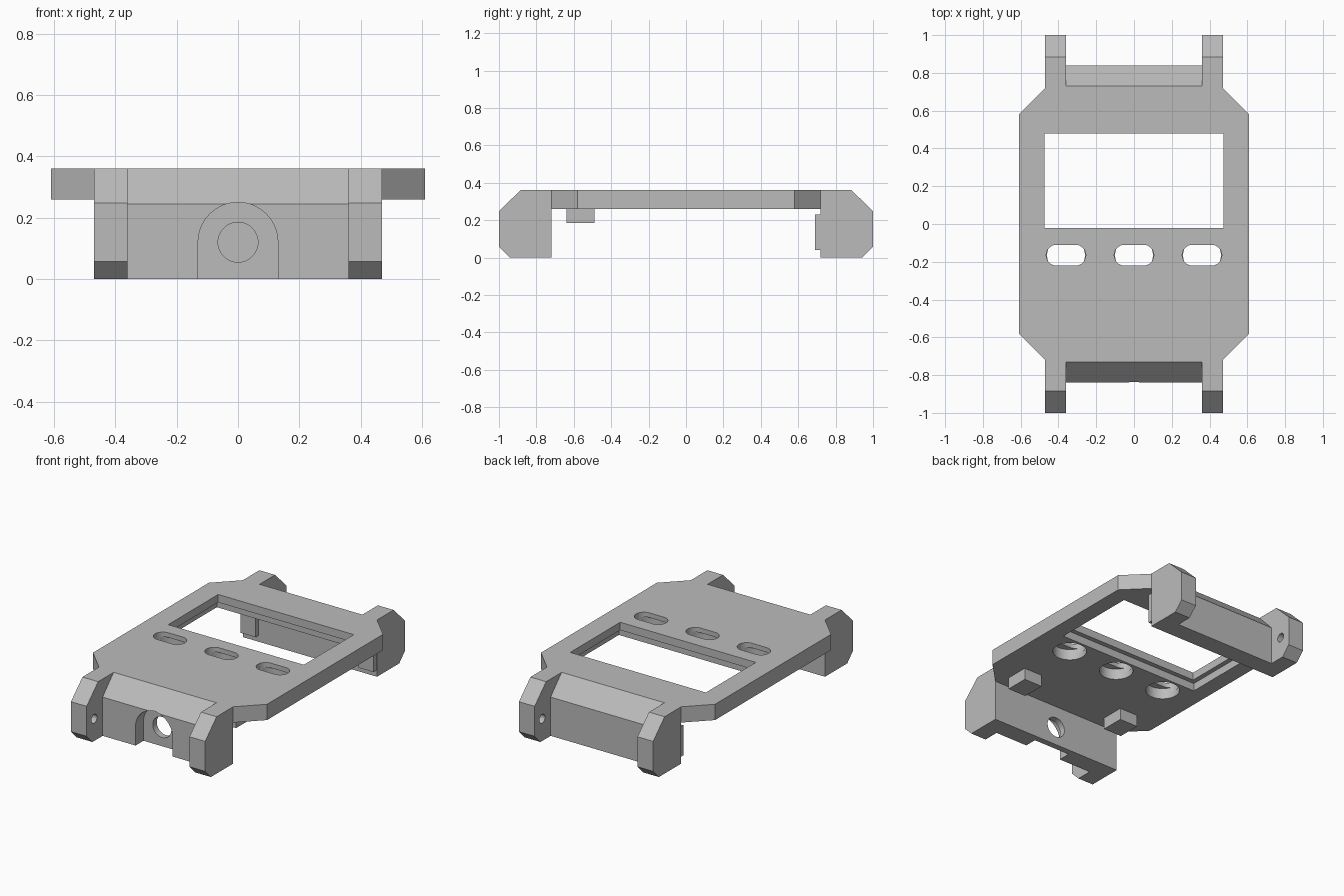
import bpy, bmesh
from math import cos, sin, pi
from mathutils import Vector

if "Cube" in bpy.data.objects:
    bpy.data.objects.remove(bpy.data.objects["Cube"], do_unlink=True)

grey = bpy.data.materials.new("plain grey")
grey.use_nodes = True
grey.diffuse_color = (0.5, 0.5, 0.5, 1)
grey.node_tree.nodes["Principled BSDF"].inputs["Base Color"].default_value = (0.5, 0.5, 0.5, 1)


def prism(name, points, axis, lo, hi):
    """Extrude a 2D outline along an axis; the outline uses the other two axes in order."""
    def place(p, h):
        co = list(p)
        co.insert("xyz".index(axis), h)
        return Vector(co)
    bm = bmesh.new()
    face = bm.faces.new([bm.verts.new(place(p, lo)) for p in points])
    out = bmesh.ops.extrude_face_region(bm, geom=[face])
    moved = [g for g in out["geom"] if isinstance(g, bmesh.types.BMVert)]
    bmesh.ops.translate(bm, verts=moved, vec=place((0, 0), hi - lo))
    bmesh.ops.recalc_face_normals(bm, faces=bm.faces)
    mesh = bpy.data.meshes.new(name)
    bm.to_mesh(mesh)
    bm.free()
    mesh.materials.append(grey)
    obj = bpy.data.objects.new(name, mesh)
    bpy.context.collection.objects.link(obj)
    return obj


def rect(x0, x1, y0, y1):
    return [(x0, y0), (x1, y0), (x1, y1), (x0, y1)]


def arc(cx, cy, r, start=0, sweep=2 * pi, n=48):
    steps = n if sweep >= 2 * pi else n + 1
    return [(cx + r * cos(start + sweep * i / n), cy + r * sin(start + sweep * i / n))
            for i in range(steps)]


def cut(obj, *args):
    """Subtract a prism from an object and discard the cutter."""
    cutter = prism("cutter", *args)
    cutter.hide_render = True
    mod = obj.modifiers.new("cut", 'BOOLEAN')
    mod.operation, mod.solver, mod.object = 'DIFFERENCE', 'EXACT', cutter
    bpy.context.view_layer.objects.active = obj
    bpy.ops.object.modifier_apply(modifier=mod.name)
    bpy.data.objects.remove(cutter, do_unlink=True)


# Top plate with chamfered corners
quarter = [(0.61, 0.58), (0.47, 0.72)]
outline = (quarter + [(-x, y) for x, y in quarter[::-1]]
           + [(-x, -y) for x, y in quarter] + [(x, -y) for x, y in quarter[::-1]])
plate = prism("top_plate", outline, "z", 0.26, 0.36)

# Screen window with a wider rebate underneath
cut(plate, rect(-0.475, 0.475, -0.02, 0.48), "z", 0.2, 0.4)
cut(plate, rect(-0.505, 0.505, -0.05, 0.51), "z", 0.2, 0.31)

# Button slots, each with a round counterbore below
for cx in (-0.36, 0, 0.36):
    slot = (arc(cx + 0.05, -0.165, 0.055, -pi / 2, pi, 16)
            + arc(cx - 0.05, -0.165, 0.055, pi / 2, pi, 16))
    cut(plate, slot, "z", 0.3, 0.4)
    cut(plate, arc(cx, -0.165, 0.1), "z", 0.2, 0.33)

# End walls with a sloped top edge
wall_side = [(0.72, 0), (0.84, 0), (0.84, 0.245), (0.73, 0.36), (0.72, 0.36)]
back_wall = prism("back_wall", wall_side, "x", -0.36, 0.36)
front_wall = prism("front_wall", [(-y, z) for y, z in wall_side], "x", -0.36, 0.36)

# Arched recess and round port in the front wall
arch = arc(0, 0.12, 0.13, 0, pi, 32) + [(-0.13, -0.05), (0.13, -0.05)]
cut(front_wall, arch, "y", -0.9, -0.76)
cut(front_wall, arc(0, 0.12, 0.065), "y", -0.9, -0.6)

# Four strap lugs with blind pin holes on the inner faces
lug_side = [(0.72, 0), (0.942, 0), (1, 0.058), (1, 0.248), (0.885, 0.36), (0.72, 0.36)]
for sy, end in ((-1, "front"), (1, "back")):
    for sx, side in ((-1, "right"), (1, "left")):
        lug = prism(f"{end}_{side}_lug", [(sy * y, z) for y, z in lug_side], "x",
                    *sorted((sx * 0.36, sx * 0.47)))
        cut(lug, arc(sy * 0.925, 0.14, 0.028, n=24), "x",
            *sorted((sx * 0.3, sx * 0.43)))

# Blocks under the plate and pads inside the back wall
for sx, side in ((-1, "right"), (1, "left")):
    x0, x1 = sorted((sx * 0.305, sx * 0.435))
    prism(f"{side}_support_block", rect(x0, x1, -0.64, -0.49), "z", 0.185, 0.26)
    x0, x1 = sorted((sx * 0.36, sx * 0.465))
    prism(f"{side}_back_pad", rect(x0, x1, 0.69, 0.72), "z", 0.04, 0.23)

# Keep crisp edges while smoothing the round holes
for obj in bpy.context.collection.objects:
    if obj.type == 'MESH' and obj.data.materials and obj.data.materials[0] == grey:
        obj.select_set(True)
        bpy.context.view_layer.objects.active = obj
bpy.ops.object.shade_smooth_by_angle(angle=pi / 6)
